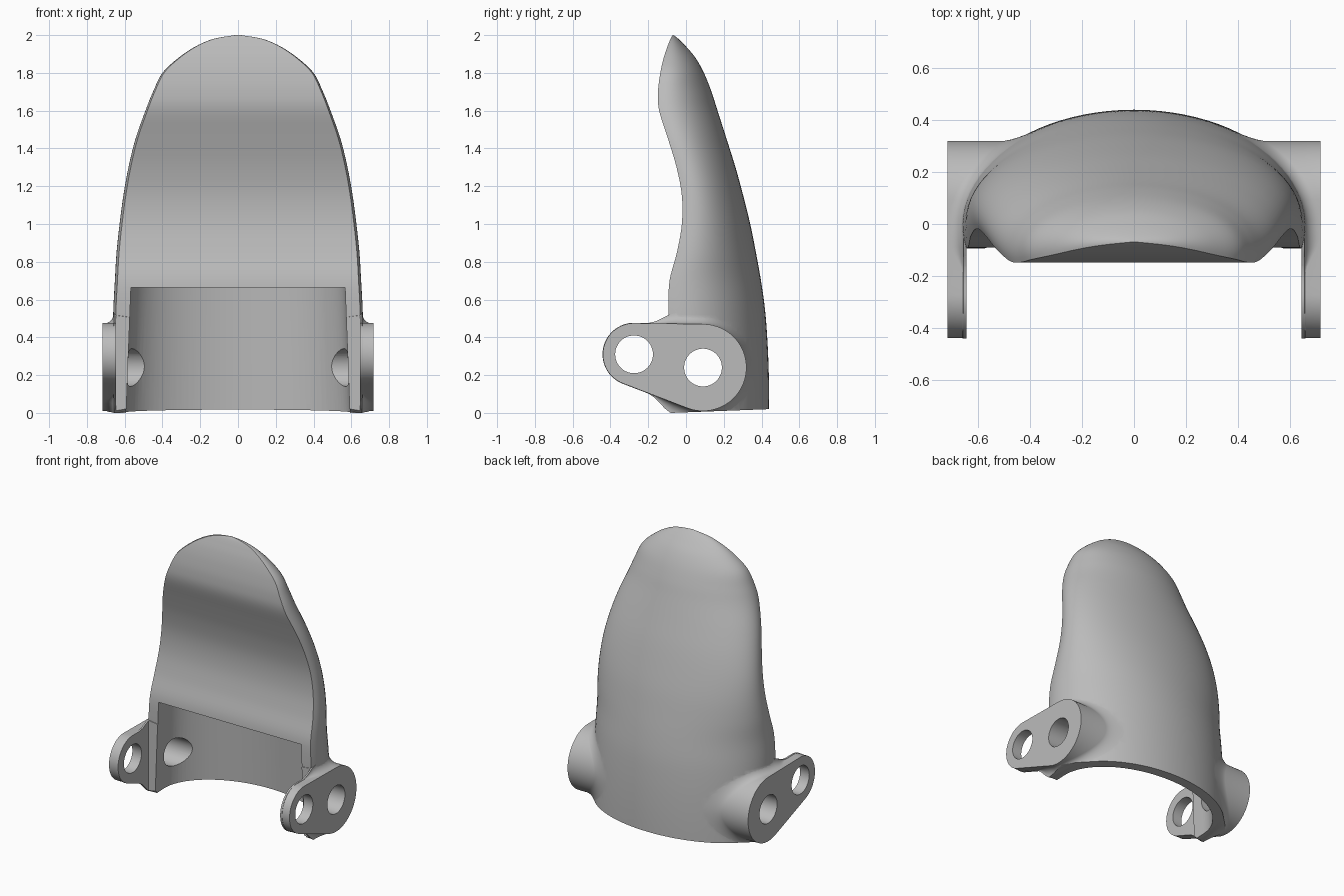
import bpy, bmesh, math
from mathutils import Vector

if "Cube" in bpy.data.objects:
    bpy.data.objects.remove(bpy.data.objects["Cube"])

grey = bpy.data.materials.new("plain grey")
grey.use_nodes = True
grey.diffuse_color = (0.5, 0.5, 0.5, 1)
grey.node_tree.nodes["Principled BSDF"].inputs["Base Color"].default_value = (0.5, 0.5, 0.5, 1)

# Shell stations: height, half width, front y, back y
STATIONS = [
    (-.1, .66, -.073, .44), (.1, .662, -.078, .44), (.25, .663, -.083, .437),
    (.4, .663, -.088, .43), (.55, .66, -.093, .418), (.7, .652, -.087, .397),
    (.85, .643, -.048, .37), (1, .627, -.022, .34), (1.15, .607, -.022, .303),
    (1.3, .58, -.05, .262), (1.45, .543, -.095, .215), (1.6, .49, -.142, .167),
    (1.7, .45, -.148, .135), (1.8, .4, -.136, .095), (1.88, .315, -.118, .05),
    (1.94, .225, -.098, 0), (1.98, .13, -.082, -.04), (2, .015, -.07, -.066)]
STATIONS = [Vector(s) for s in STATIONS]
FRONT_SHARE = .17


def loft(name, rings):
    """Skin a list of equal closed rings and cap both ends."""
    bm = bmesh.new()
    loops = [[bm.verts.new(p) for p in ring] for ring in rings]
    n = len(loops[0])
    for a, b in zip(loops, loops[1:]):
        for i in range(n):
            j = (i + 1) % n
            bm.faces.new((a[i], a[j], b[j], b[i]))
    bm.faces.new(loops[0])
    bm.faces.new(loops[-1])
    bmesh.ops.recalc_face_normals(bm, faces=bm.faces)
    mesh = bpy.data.meshes.new(name)
    bm.to_mesh(mesh)
    bm.free()
    mesh.materials.append(grey)
    obj = bpy.data.objects.new(name, mesh)
    bpy.context.collection.objects.link(obj)
    return obj


def box(name, x, y0, y1, z0, z1):
    return loft(name, [[(-x, y0, z), (x, y0, z), (x, y1, z), (-x, y1, z)] for z in (z0, z1)])


def ellipse_of(station):
    """Centre y, depth behind the centre, and front half angle."""
    front, back = station[2], station[3]
    centre = front + FRONT_SHARE * (back - front)
    depth = back - centre
    return centre, depth, math.asin((centre - front) / depth)


def shell_ring(station, steps=48):
    z, w = station[0], station[1]
    c, d, a = ellipse_of(station)
    angles = [-a + (math.pi + 2 * a) * i / steps for i in range(steps + 1)]
    return [(w * math.cos(t), c + d * math.sin(t), z) for t in angles]


def smooth_stations(rows, steps=5):
    """Catmull-Rom interpolation through the stations."""
    out = []
    for i in range(len(rows) - 1):
        p0, p1, p2 = rows[max(i - 1, 0)], rows[i], rows[i + 1]
        p3 = rows[min(i + 2, len(rows) - 1)]
        for k in range(steps):
            t = k / steps
            out.append((p1 * 2 + (p2 - p0) * t + (p0 * 2 - p1 * 5 + p2 * 4 - p3) * t * t
                        + (p1 * 3 - p0 - p2 * 3 + p3) * t ** 3) / 2)
    return out + [rows[-1]]


def shell_side_x(y, z):
    """Outer x of the shell at a given y and z."""
    for a, b in zip(STATIONS, STATIONS[1:]):
        if z <= b[0]:
            s = a.lerp(b, max(0, (z - a[0]) / (b[0] - a[0])))
            break
    c, d, _ = ellipse_of(s)
    u = max(0, min(.97, (y - c) / d))
    return s[1] * math.sqrt(1 - u * u)


# Curved shell with its scooped front
shell = loft("fingertip_shell", [shell_ring(s) for s in smooth_stations(STATIONS)])

# Side lug outline: two circles joined by tangents
BIG, SMALL = Vector((.09, .24)), Vector((-.275, .31))
R_BIG, R_SMALL, HOLE = .23, .165, .1
OUTER_X, FILLET = .718, .055
axis = SMALL - BIG
phi = math.atan2(axis.y, axis.x)
alpha = math.acos((R_BIG - R_SMALL) / axis.length)


def lug_outline():
    """Points paired with outward normals."""
    samples = []
    for i in range(48):
        samples.append((0, phi + alpha + (2 * math.pi - 2 * alpha) * i / 48))
    samples += [(i / 10, phi - alpha) for i in range(10)]
    samples += [(1, phi - alpha + 2 * alpha * i / 32) for i in range(32)]
    samples += [(1 - i / 10, phi + alpha) for i in range(10)]
    pts = []
    for t, angle in samples:
        n = Vector((math.cos(angle), math.sin(angle)))
        pts.append((BIG.lerp(SMALL, t) + n * (R_BIG + (R_SMALL - R_BIG) * t), n))
    return pts


def build_lug(name, side):
    outline = lug_outline()
    rings = [[(side * OUTER_X, p.x, p.y) for p, _ in outline]]
    # Concave blend from the lug wall onto the shell
    for k in range(9):
        ring = []
        for p, n in outline:
            f = max(0, min(1, (p.x + .2) / .15))
            r = .002 + FILLET * f * f * (3 - 2 * f)
            q = k / 8 * math.pi / 2
            at = p + n * r * (1 - math.cos(q))
            x = shell_side_x(at.x, at.y) + r * (1 - math.sin(q)) - .004
            ring.append((side * min(x, OUTER_X - .001 - .0002 * k), at.x, at.y))
        rings.append(ring)
    rings.append([(side * .33, p.x, p.y) for p, _ in outline])
    return loft(name, rings)


lugs = [build_lug("left_lug", 1), build_lug("right_lug", -1)]

# Socket cutter, open to the front
def socket_ring(z, w, depth, steps=48):
    arc = [(w * math.cos(math.pi * i / steps), depth * math.sin(math.pi * i / steps), z)
           for i in range(steps + 1)]
    return [(w, -.3, z)] + arc + [(-w, -.3, z)]


socket = loft("socket_cutter", [socket_ring(-.2, .6, .385), socket_ring(.665, .567, .34)])
gap = box("gap_cutter", .645, -.7, -.095, -.2, .56)
base = box("base_cutter", 1, -1, 1, -.5, 0)
base.rotation_euler.x = .0385
base.location.z = .003


def hole_cutter(name, centre):
    def ring(x):
        return [(x, centre.x + HOLE * math.cos(math.tau * i / 48),
                 centre.y + HOLE * math.sin(math.tau * i / 48)) for i in range(48)]
    return loft(name, [ring(-1), ring(1)])


cutters = [socket, gap, base, hole_cutter("pivot_hole_cutter", BIG),
           hole_cutter("link_hole_cutter", SMALL)]

# Join the lugs, then cut the socket, base and holes
for tools, operation in ((lugs, 'UNION'), (cutters, 'DIFFERENCE')):
    for tool in tools:
        mod = shell.modifiers.new(tool.name, 'BOOLEAN')
        mod.object, mod.operation, mod.solver = tool, operation, 'EXACT'
bpy.context.view_layer.update()
result = bpy.data.meshes.new_from_object(shell.evaluated_get(bpy.context.evaluated_depsgraph_get()))
shell.modifiers.clear()
shell.data = result
for tool in lugs + cutters:
    bpy.data.objects.remove(tool)

bpy.ops.object.select_all(action='DESELECT')
shell.select_set(True)
bpy.context.view_layer.objects.active = shell
bpy.ops.object.shade_smooth_by_angle(angle=math.radians(32))
